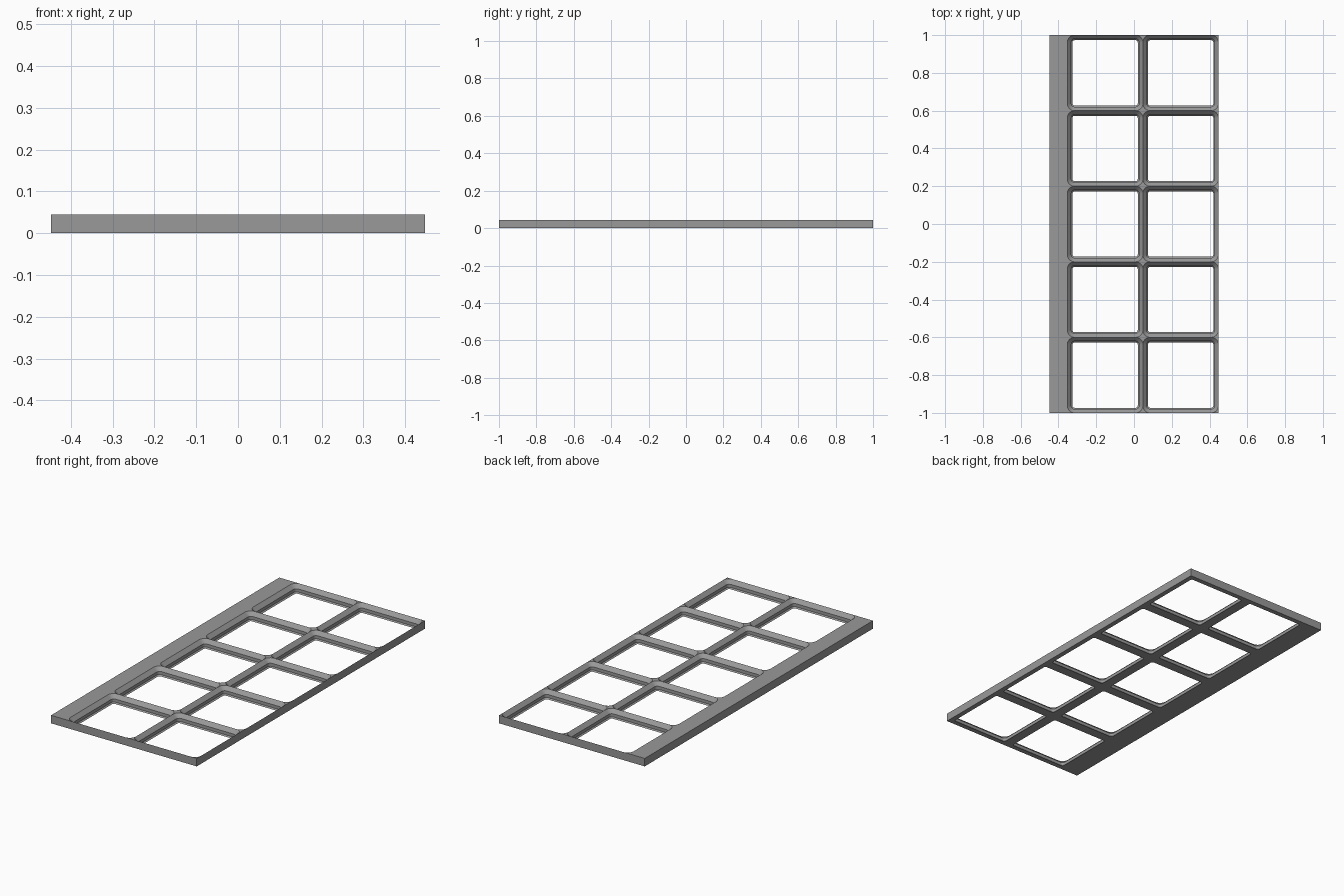
import bpy, bmesh, math

if "Cube" in bpy.data.objects:
    bpy.data.objects.remove(bpy.data.objects["Cube"])

MM = 2.0 / 210.0                 # scale: one cell is 42 units, five cells long
PITCH = 42 * MM
HALF_X, HALF_Y = 0.447, 1.0
HEIGHT = 4.65 * MM
X0 = HALF_X - 2 * PITCH          # left edge of the cells; the plain margin is beyond it
SEG = 8
# socket wall profile: (inset from cell edge, height), bottom to top
PROFILE = [(2.85, 0.0), (2.15, 0.7), (2.15, 2.5), (0.0, 4.65)]

bm = bmesh.new()


def face(points):
    bm.faces.new([bm.verts.new(p) for p in points])


def corner_loop(cx, cy, inset, z):
    """Rounded square as four lists of arc points, counter-clockwise."""
    r = (4.0 - inset) * MM
    c = PITCH / 2 - 4.0 * MM
    arcs = []
    for k, (sx, sy) in enumerate([(1, 1), (-1, 1), (-1, -1), (1, -1)]):
        arc = []
        for i in range(SEG + 1):
            a = math.pi / 2 * (k + i / SEG)
            arc.append((cx + sx * c + r * math.cos(a), cy + sy * c + r * math.sin(a), z))
        arcs.append(arc)
    return arcs


def cell(cx, cy):
    loops = [corner_loop(cx, cy, i, z * MM) for i, z in PROFILE]
    h = PITCH / 2
    square = [(cx + sx * h, cy + sy * h) for sx, sy in [(1, 1), (-1, 1), (-1, -1), (1, -1)]]
    # socket walls
    flat = [sum(l, []) for l in loops]
    n = len(flat[0])
    for low, high in zip(flat, flat[1:]):
        for i in range(n):
            j = (i + 1) % n
            face([low[j], low[i], high[i], high[j]])
    for k in range(4):
        top, bot = loops[-1][k], loops[0][k]
        ct, cb = (*square[k], HEIGHT), (*square[k], 0.0)
        # corner fillers on top and underneath
        for i in range(SEG):
            face([ct, top[i + 1], top[i]])
            face([cb, bot[i], bot[i + 1]])
        # straight rim strips underneath
        nk = (k + 1) % 4
        face([cb, bot[-1], loops[0][nk][0], (*square[nk], 0.0)])


# grid of sockets
for ix in range(2):
    for iy in range(5):
        cell(X0 + (ix + 0.5) * PITCH, (iy - 2) * PITCH)

# plain margin, top and bottom
face([(-HALF_X, -HALF_Y, HEIGHT), (X0, -HALF_Y, HEIGHT), (X0, HALF_Y, HEIGHT), (-HALF_X, HALF_Y, HEIGHT)])
face([(-HALF_X, HALF_Y, 0), (X0, HALF_Y, 0), (X0, -HALF_Y, 0), (-HALF_X, -HALF_Y, 0)])

# outer walls
rim = [(-HALF_X, -HALF_Y), (HALF_X, -HALF_Y), (HALF_X, HALF_Y), (-HALF_X, HALF_Y)]
for (ax, ay), (bx, by) in zip(rim, rim[1:] + rim[:1]):
    face([(ax, ay, 0), (bx, by, 0), (bx, by, HEIGHT), (ax, ay, HEIGHT)])

bmesh.ops.remove_doubles(bm, verts=bm.verts[:], dist=1e-5)
mesh = bpy.data.meshes.new("grid_baseplate")
bm.to_mesh(mesh)
bm.free()

grey = bpy.data.materials.new("mid grey")
grey.diffuse_color = (0.32, 0.32, 0.32, 1)
grey.use_nodes = True
grey.node_tree.nodes["Principled BSDF"].inputs["Base Color"].default_value = grey.diffuse_color
mesh.materials.append(grey)

plate = bpy.data.objects.new("grid_baseplate", mesh)
bpy.context.collection.objects.link(plate)
bpy.context.view_layer.objects.active = plate
plate.select_set(True)
bpy.ops.object.shade_smooth_by_angle(angle=math.radians(30))
